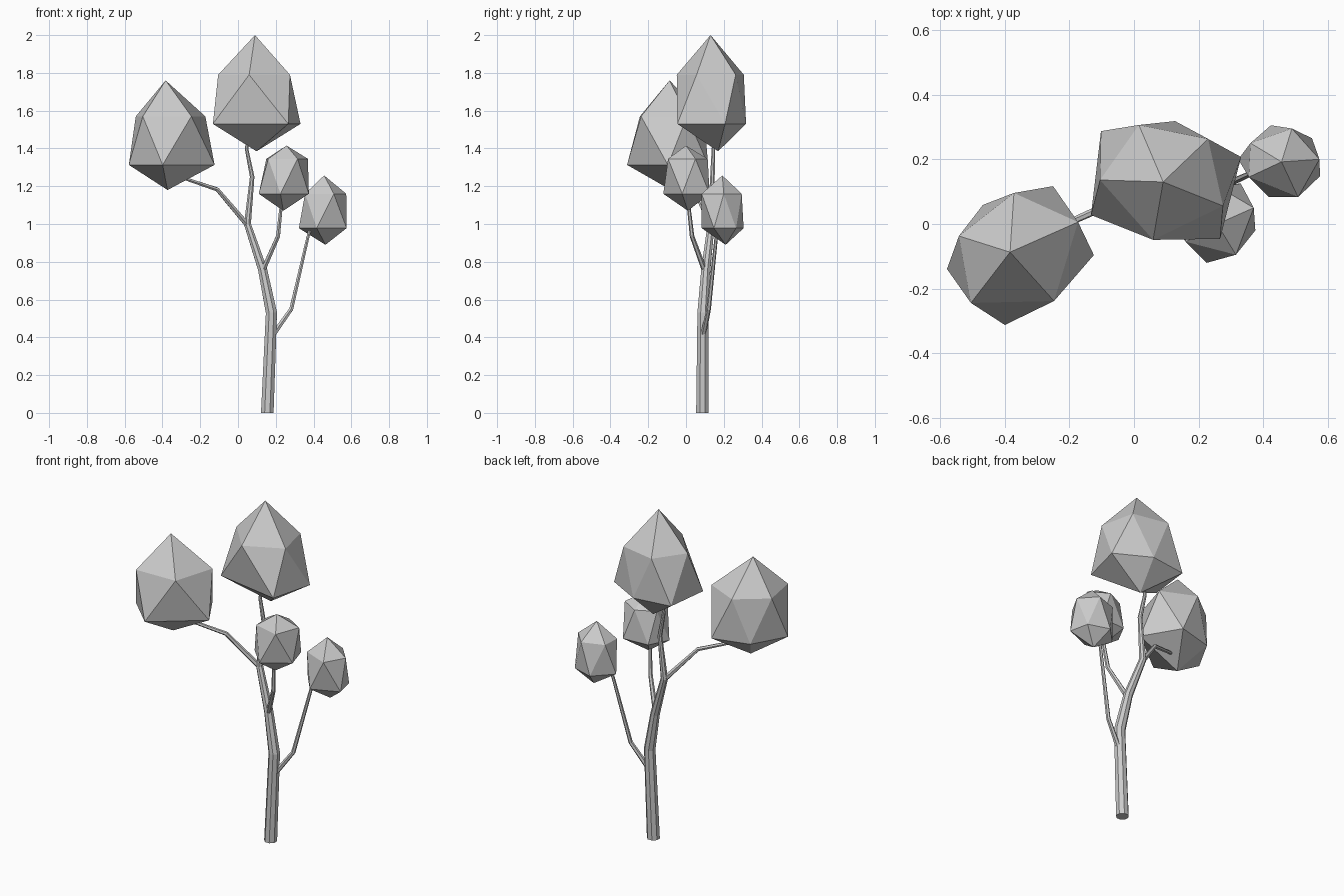
import bpy, bmesh
from math import cos, sin, tau
from mathutils import Vector

if "Cube" in bpy.data.objects:
    bpy.data.objects.remove(bpy.data.objects["Cube"])


def finish(name, bm):
    bmesh.ops.recalc_face_normals(bm, faces=bm.faces)
    mesh = bpy.data.meshes.new(name)
    bm.to_mesh(mesh)
    bm.free()
    bpy.context.collection.objects.link(bpy.data.objects.new(name, mesh))


def limb(name, path, sides):
    """Tapered tube through (x, y, z, radius) stations."""
    bm = bmesh.new()
    pts = [Vector(p[:3]) for p in path]
    rings = []
    for i, p in enumerate(pts):
        a = (p - pts[i - 1]).normalized() if i else Vector()
        b = (pts[i + 1] - p).normalized() if i < len(pts) - 1 else Vector()
        d = (a + b).normalized()
        if p.z == 0:
            d = Vector((0, 0, 1))  # flat foot on the ground
        u = Vector((0, 1, 0)).cross(d).normalized()
        v = d.cross(u)
        rings.append([bm.verts.new(p + path[i][3] * (u * cos(t) + v * sin(t)))
                      for t in ((k + 0.5) * tau / sides for k in range(sides))])
    for lo, hi in zip(rings, rings[1:]):
        for k in range(sides):
            j = (k + 1) % sides
            bm.faces.new((lo[k], lo[j], hi[j], hi[k]))
    bm.faces.new(rings[0])
    bm.faces.new(rings[-1])
    finish(name, bm)


def crown(name, bottom, top, low_z, high_z, outline):
    """Uneven icosahedron; outline alternates lower and upper ring points."""
    bm = bmesh.new()
    ring = [bm.verts.new((x, y, high_z if i % 2 else low_z))
            for i, (x, y) in enumerate(outline)]
    b, t = bm.verts.new(bottom), bm.verts.new(top)
    n = len(ring)
    for i in range(n):
        mid, end = ring[(i + 1) % n], ring[(i + 2) % n]
        bm.faces.new((ring[i], mid, end))
        bm.faces.new((ring[i], end, t if i % 2 else b))
    finish(name, bm)


# Trunk and side branches
limb("trunk", [(.155, .087, 0, .036), (.177, .09, .53, .032), (.13, .105, .76, .026),
               (.05, .133, 1.0, .02), (.075, .14, 1.25, .013), (.045, .145, 1.40, .01),
               (.055, .15, 1.46, .008)], 8)
limb("left_branch", [(.05, .133, .995, .016), (-.11, .045, 1.183, .012),
                     (-.31, -.045, 1.25, .009)], 6)
limb("middle_branch", [(.13, .1, .75, .015), (.212, .032, .935, .012),
                       (.232, .01, 1.13, .009)], 6)
limb("right_branch", [(.19, .093, .42, .015), (.282, .12, .55, .012),
                      (.37, .16, .93, .009), (.39, .17, 1.0, .008)], 6)

# Foliage crowns
crown("top_foliage", (.098, .17, 1.385), (.09, .13, 2.0), 1.53, 1.79,
      [(.331, .207), (.229, .263), (.127, .318), (.015, .306), (-.102, .287),
       (-.105, .136), (-.133, .028), (.059, -.049), (.266, -.046), (.275, .056)])
crown("left_foliage", (-.373, -.08, 1.18), (-.383, -.087, 1.76), 1.313, 1.57,
      [(-.124, -.096), (-.173, .006), (-.25, .117), (-.371, .096), (-.467, .059),
       (-.541, -.037), (-.578, -.139), (-.504, -.244), (-.399, -.312), (-.247, -.238)])
crown("middle_foliage", (.24, .01, 1.07), (.257, 0, 1.415), 1.16, 1.345,
      [(.375, -.02), (.37, .05), (.33, .125), (.26, .115), (.17, .115),
       (.15, .06), (.11, 0), (.16, -.055), (.225, -.12), (.315, -.095)])
crown("right_foliage", (.463, .21, .89), (.456, .192, 1.257), .978, 1.16,
      [(.575, .148), (.573, .2), (.55, .265), (.488, .295), (.423, .305),
       (.36, .25), (.322, .2), (.355, .145), (.417, .083), (.507, .083)])
